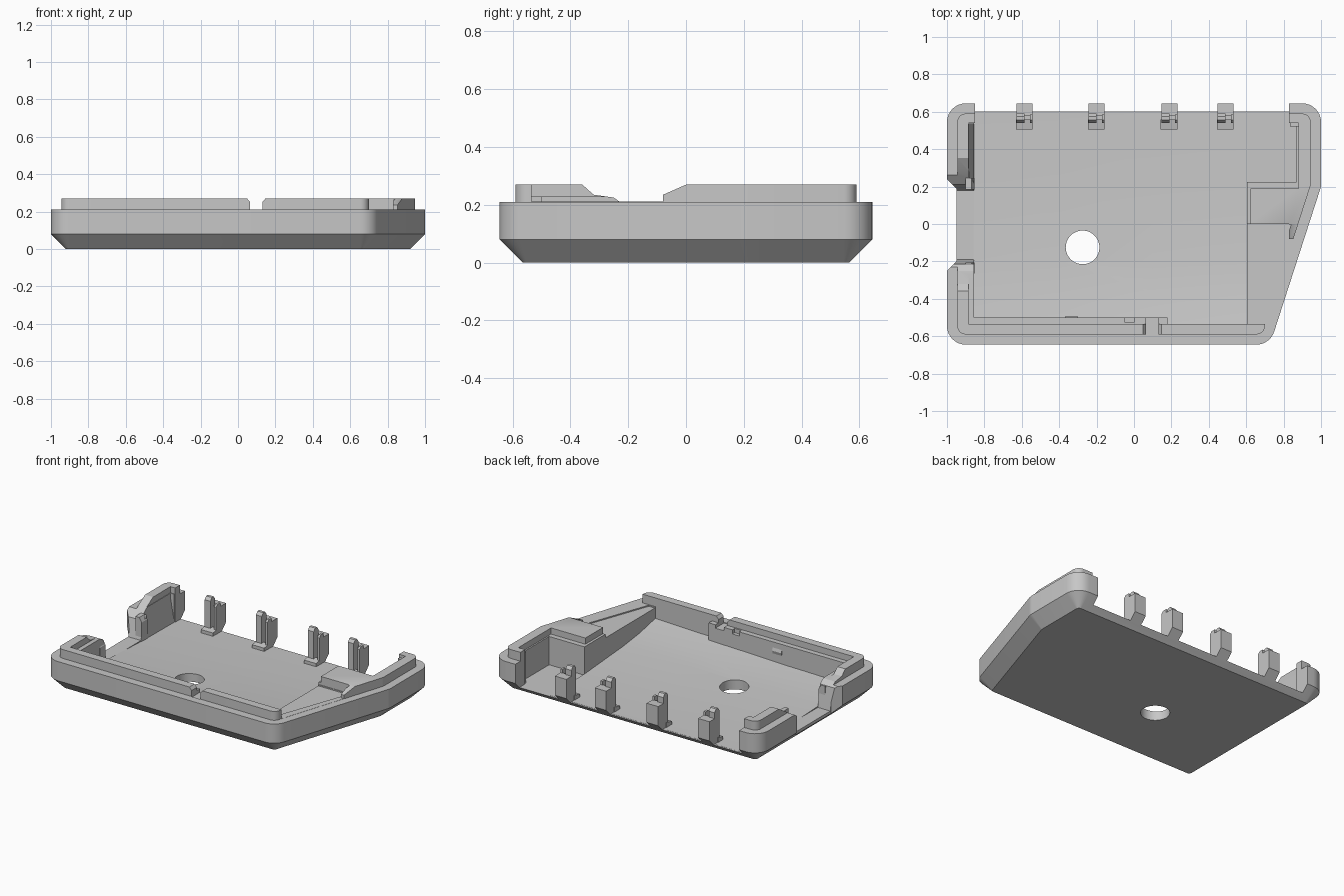
import bpy, bmesh, math
from mathutils import Vector

cube = bpy.data.objects.get("Cube")
if cube:
    bpy.data.objects.remove(cube, do_unlink=True)

grey = bpy.data.materials.new("plain grey")
grey.use_nodes = True
colour = (0.57, 0.57, 0.57, 1)
grey.diffuse_color = colour
grey.node_tree.nodes["Principled BSDF"].inputs["Base Color"].default_value = colour


def loft(name, loops):
    """Closed solid through equal-length loops of points."""
    bm = bmesh.new()
    rings = [[bm.verts.new(p) for p in loop] for loop in loops]
    n = len(rings[0])
    for a, b in zip(rings, rings[1:]):
        for i in range(n):
            j = (i + 1) % n
            bm.faces.new((a[i], a[j], b[j], b[i]))
    bm.faces.new(rings[0][::-1])
    bm.faces.new(rings[-1])
    bmesh.ops.recalc_face_normals(bm, faces=bm.faces)
    mesh = bpy.data.meshes.new(name)
    bm.to_mesh(mesh)
    bm.free()
    mesh.materials.append(grey)
    ob = bpy.data.objects.new(name, mesh)
    bpy.context.collection.objects.link(ob)
    return ob


def prism(name, pts, axis, lo, hi):
    """Extrude a 2D profile along x, y or z."""
    place = {"x": lambda a, b, t: (t, a, b),
             "y": lambda a, b, t: (a, t, b),
             "z": lambda a, b, t: (a, b, t)}[axis]
    return loft(name, [[place(a, b, t) for a, b in pts] for t in (lo, hi)])


def activate(ob):
    bpy.ops.object.select_all(action="DESELECT")
    ob.select_set(True)
    bpy.context.view_layer.objects.active = ob


def cut(target, pts, axis, lo, hi):
    tool = prism("cutter", pts, axis, lo, hi)
    tool.hide_render = True
    mod = target.modifiers.new("cut", "BOOLEAN")
    mod.operation = "DIFFERENCE"
    mod.solver = "EXACT"
    mod.object = tool
    activate(target)
    bpy.ops.object.modifier_apply(modifier=mod.name)
    bpy.data.objects.remove(tool, do_unlink=True)


# Rounded outline with one slanted side
CORNERS = [Vector(p) for p in
           ((-1, -.645), (.727, -.645), (1, .2), (1, .645), (-1, .645))]
RADIUS = 0.1


def outline(inset, z, steps=8):
    pts = []
    for i, p in enumerate(CORNERS):
        d1 = (p - CORNERS[i - 1]).normalized()
        d2 = (CORNERS[(i + 1) % len(CORNERS)] - p).normalized()
        n1, n2 = Vector((d1.y, -d1.x)), Vector((d2.y, -d2.x))
        centre = p - (n1 + n2) * RADIUS / (1 + n1.dot(n2))
        start = math.atan2(n1.y, n1.x)
        turn = math.acos(max(-1, min(1, n1.dot(n2))))
        for k in range(steps + 1):
            a = start + turn * k / steps
            q = centre + Vector((math.cos(a), math.sin(a))) * (RADIUS - inset)
            pts.append((q.x, q.y, z))
    return pts


# Tray: chamfered base, straight wall, stepped lip
tray = loft("tray_shell", [outline(.08, 0), outline(0, .08), outline(0, .21),
                           outline(.055, .21), outline(.055, .27)])

# Deep cavity, open at the back
cut(tray, [(-.855, -.5), (.18, -.5), (.18, -.535), (.605, -.535), (.605, .225),
           (.87, .225), (.87, .54), (.83, .54), (.83, .9), (-.85, .9),
           (-.85, .54), (-.855, .54)], "z", .036, 1)

# Shallow ledge inside the lip
cut(tray, [(-.885, -.535), (.622, -.535), (.622, .19), (.88, .19),
           (.88, .54), (-.885, .54)], "z", .228, 1)

# Sloped inner face of the left wall
cut(tray, [(-.882, .3), (-.882, .2), (-.852, .037), (-.8, .037), (-.8, .3)],
    "y", .245, .535)

# Lip removed along the slanted side, with a ramp at its end
cut(tray, [(.55, 0), (.83, 0), (.83, -.08), (1.1, -.08), (1.1, -.8),
           (.68, -.8), (.7, -.535), (.55, -.535)], "z", .211, 1)
cut(tray, [(.01, .274), (-.09, .23), (-.09, .4), (.01, .4)], "x", .83, 1.2)

# Triangular shelf, slightly sunken
cut(tray, [(.55, -.004), (.84, -.004), (.65, -.53), (.55, -.53)], "z", .203, 1)

# Connector opening in the left wall, flared outwards
cut(tray, [(-.37, .28), (-.32, .235), (-.25, .225), (-.215, .2), (-.19, .05),
           (.18, .05), (.21, .17), (.28, .225), (.37, .28), (.37, .5),
           (-.37, .5)], "x", -1.2, -.82)
cut(tray, [(-1.1, -.28), (-1, -.25), (-.95, -.2), (-.95, .19), (-1, .24),
           (-1.1, .27)], "z", -.1, 1)

# Small notches in the front lip and ledge
cut(tray, [(.065, .205), (.13, .205), (.13, .25), (.155, .28), (.155, .4),
           (.04, .4), (.04, .28), (.065, .25)], "y", -.592, -.45)
cut(tray, [(-.05, -.525), (.002, -.525), (.002, -.4), (-.05, -.4)],
    "z", .2, .4)

# Floor surface, rising gently toward the front
RISE = ((.59, .001), (.225, .006), (0, .02), (-.2, .032), (-.37, .05), (-.54, .08))
floor = loft("floor_surface", [
    [(x, .59, .03)] + [(x, y, .036 + gain * h) for y, h in RISE] + [(x, -.54, .03)]
    for x, gain in ((-.857, .7), (-.4, .8), (.1, 1), (.607, 1.2))])

# Round hole through the floor
circle = [(-.275 + .09 * math.cos(math.tau * i / 48),
           -.125 + .09 * math.sin(math.tau * i / 48)) for i in range(48)]
for part in (tray, floor):
    cut(part, circle, "z", -.5, .5)
    activate(part)
    bpy.ops.object.shade_smooth_by_angle(angle=math.radians(25))

# Clip posts along the open back edge
PLATE = [(.58, .03), (.595, .03), (.645, .08), (.645, .21), (.58, .21)]
RIB = [(.54, .03), (.59, .03), (.59, .25), (.575, .27), (.555, .27), (.54, .25)]
FIN = [(.54, .03), (.585, .03), (.585, .235), (.555, .235), (.54, .22)]
FOOT = [(.505, .03), (.56, .03), (.56, .07), (.505, .06)]
for i, x in enumerate((-.585, -.2, .19, .49), 1):
    for part, shape, left, right in (("plate", PLATE, -.043, .043),
                                     ("rib", RIB, -.043, .0),
                                     ("fin", FIN, .028, .043),
                                     ("foot", FOOT, -.047, .043)):
        prism(f"post_{part}_{i}", shape, "x", x + left, x + right)

# Thin catch on the front wall and rib at the back right corner
prism("front_catch", [(-.51, .15), (-.5, .15), (-.494, .17), (-.5, .19),
                      (-.51, .19)], "x", -.37, -.3)
prism("right_corner_rib", [(.835, .03), (.885, .03), (.885, .25),
                           (.835, .25)], "y", .52, .55)

# Slim guides beside the connector opening
for i, y in enumerate((-.235, .215), 1):
    prism(f"opening_guide_{i}", [(-.9, .04), (-.852, .04), (-.852, .17),
                                 (-.87, .2), (-.9, .2)],
          "y", y - .03, y + .03)
